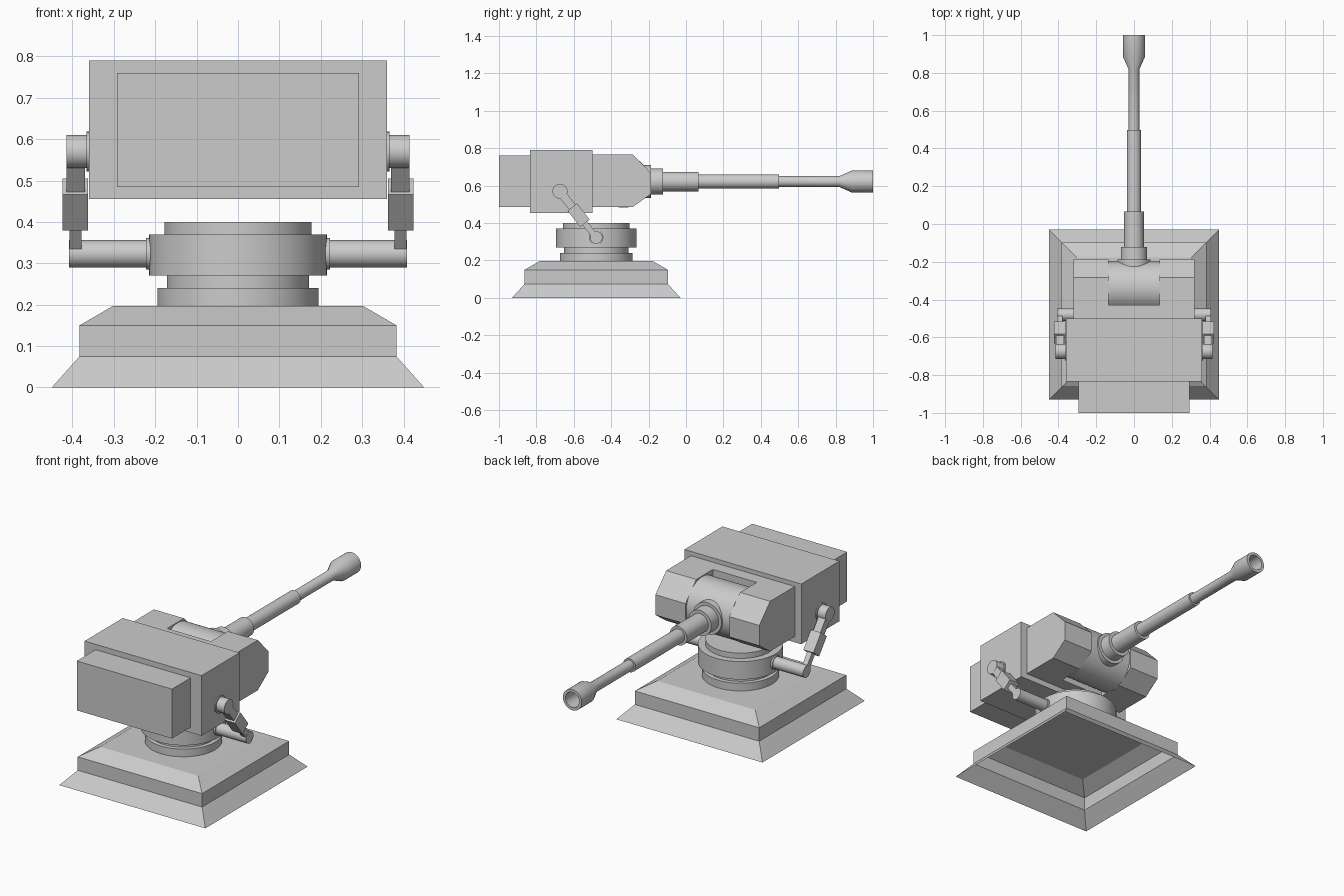
import bpy, bmesh, math
from mathutils import Vector, Matrix

if "Cube" in bpy.data.objects:
    bpy.data.objects.remove(bpy.data.objects["Cube"])


def finish(name, bm, smooth=False, recalc=True):
    if recalc:
        bmesh.ops.recalc_face_normals(bm, faces=bm.faces)
    me = bpy.data.meshes.new(name)
    bm.to_mesh(me)
    bm.free()
    ob = bpy.data.objects.new(name, me)
    bpy.context.collection.objects.link(ob)
    if smooth:
        bpy.ops.object.select_all(action='DESELECT')
        ob.select_set(True)
        bpy.context.view_layer.objects.active = ob
        bpy.ops.object.shade_smooth_by_angle(angle=math.radians(30))
    return ob


def box(name, x, y, z, matrix=None):
    """Box from (min, max) ranges, optionally transformed."""
    bm = bmesh.new()
    bmesh.ops.create_cube(bm, size=1)
    for v in bm.verts:
        v.co = Vector([(r[0] + r[1]) / 2 + c * (r[1] - r[0]) for r, c in zip((x, y, z), v.co)])
    if matrix:
        bm.transform(matrix)
    return finish(name, bm)


def lathe(name, profile, origin, axis, sides=48):
    """Revolve (radius, distance) points around an axis through origin."""
    bm = bmesh.new()
    rot = Vector((0, 0, 1)).rotation_difference(Vector(axis)).to_matrix().to_4x4()
    rings = []
    for r, h in profile:
        if r == 0:
            rings.append([bm.verts.new((0, 0, h))] * sides)
        else:
            rings.append([bm.verts.new((r * math.cos(2 * math.pi * i / sides),
                                        r * math.sin(2 * math.pi * i / sides), h))
                          for i in range(sides)])
    for a, b in zip(rings, rings[1:]):
        for i in range(sides):
            j = (i + 1) % sides
            bm.faces.new(list(dict.fromkeys((a[i], a[j], b[j], b[i]))))
    bm.transform(Matrix.Translation(origin) @ rot)
    return finish(name, bm, True)


def prism_x(name, yz, x0, x1):
    """Extrude a side profile from x0 to x1."""
    bm = bmesh.new()
    face = bm.faces.new([bm.verts.new((x0, y, z)) for y, z in yz])
    ext = bmesh.ops.extrude_face_region(bm, geom=[face])['geom']
    bmesh.ops.translate(bm, vec=(x1 - x0, 0, 0), verts=[e for e in ext if isinstance(e, bmesh.types.BMVert)])
    return finish(name, bm)


PY = -0.48   # pedestal centre
BZ = 0.622   # barrel height

# Stepped square base, an open shell underneath
bm = bmesh.new()
rings = [[bm.verts.new((sx * h, PY + sy * h, z)) for sx, sy in ((-1, -1), (1, -1), (1, 1), (-1, 1))]
         for h, z in ((0.45, 0), (0.383, 0.075), (0.383, 0.15), (0.302, 0.197))]
for a, b in zip(rings, rings[1:]):
    for i in range(4):
        j = (i + 1) % 4
        bm.faces.new((a[i], a[j], b[j], b[i]))
bm.faces.new(rings[-1])
finish("base", bm, recalc=False)

# Stepped round turntable
lathe("turntable", [(0, 0.197), (0.195, 0.197), (0.195, 0.24), (0.172, 0.24), (0.172, 0.27),
                    (0.215, 0.27), (0.215, 0.37), (0.178, 0.37), (0.178, 0.40), (0, 0.40)],
      (0, PY, 0), (0, 0, 1), 64)

# Main housing and rear box
box("housing", (-0.36, 0.36), (-0.835, -0.50), (0.455, 0.79))
box("rear_box", (-0.293, 0.293), (-1.0, -0.835), (0.485, 0.76))

# Chamfered cheeks either side of the mantlet slot
cheek = [(-0.50, 0.487), (-0.50, 0.766), (-0.283, 0.766), (-0.188, 0.668), (-0.188, 0.555), (-0.283, 0.487)]
box("slot_back", (-0.135, 0.135), (-0.50, -0.43), (0.487, 0.766))

up, low = Vector((0, -0.674, 0.57)), Vector((0, -0.481, 0.323))
along = low - up
length = along.length
arm_matrix = Matrix.Translation(up) @ Vector((0, 0, -1)).rotation_difference(along).to_matrix().to_4x4()

for side, s in (("left", -1), ("right", 1)):
    prism_x(side + "_cheek", cheek, s * 0.135, s * 0.32)
    # Lower shaft and upper pivot, each with a collar
    lathe(side + "_shaft", [(0, 0.19), (0.038, 0.19), (0.038, 0.222), (0.033, 0.222),
                            (0.033, 0.408), (0, 0.408)], (0, PY, 0.323), (s, 0, 0), 32)
    lathe(side + "_pivot", [(0, 0.35), (0.048, 0.35), (0.048, 0.366), (0.04, 0.366),
                            (0.04, 0.415), (0, 0.415)], up, (s, 0, 0), 32)

    # Slanted three-piece strut
    def strut(part, a, b, half, start, end):
        box(side + "_strut_" + part, sorted((s * a, s * b)), (-half, half), (-end, -start), arm_matrix)
    strut("top", 0.37, 0.414, 0.022, 0.0, 0.115)
    strut("block", 0.362, 0.424, 0.032, 0.107, 0.217)
    strut("bottom", 0.378, 0.407, 0.016, 0.21, length)

# Rounded mantlet
lathe("mantlet", [(0, -0.135), (0.14, -0.135), (0.14, 0.135), (0, 0.135)], (0, -0.335, BZ), (1, 0, 0), 64)

# Stepped barrel with flared hollow muzzle
lathe("barrel", [(0, -0.28), (0.088, -0.28), (0.088, -0.187), (0.07, -0.187), (0.07, -0.122),
                 (0.052, -0.122), (0.052, 0.067), (0.038, 0.067), (0.038, 0.497), (0.029, 0.497),
                 (0.029, 0.82), (0.058, 0.885), (0.058, 1.0), (0.042, 1.0), (0.042, 0.88), (0, 0.88)],
      (0, 0, BZ), (0, 1, 0), 48)
